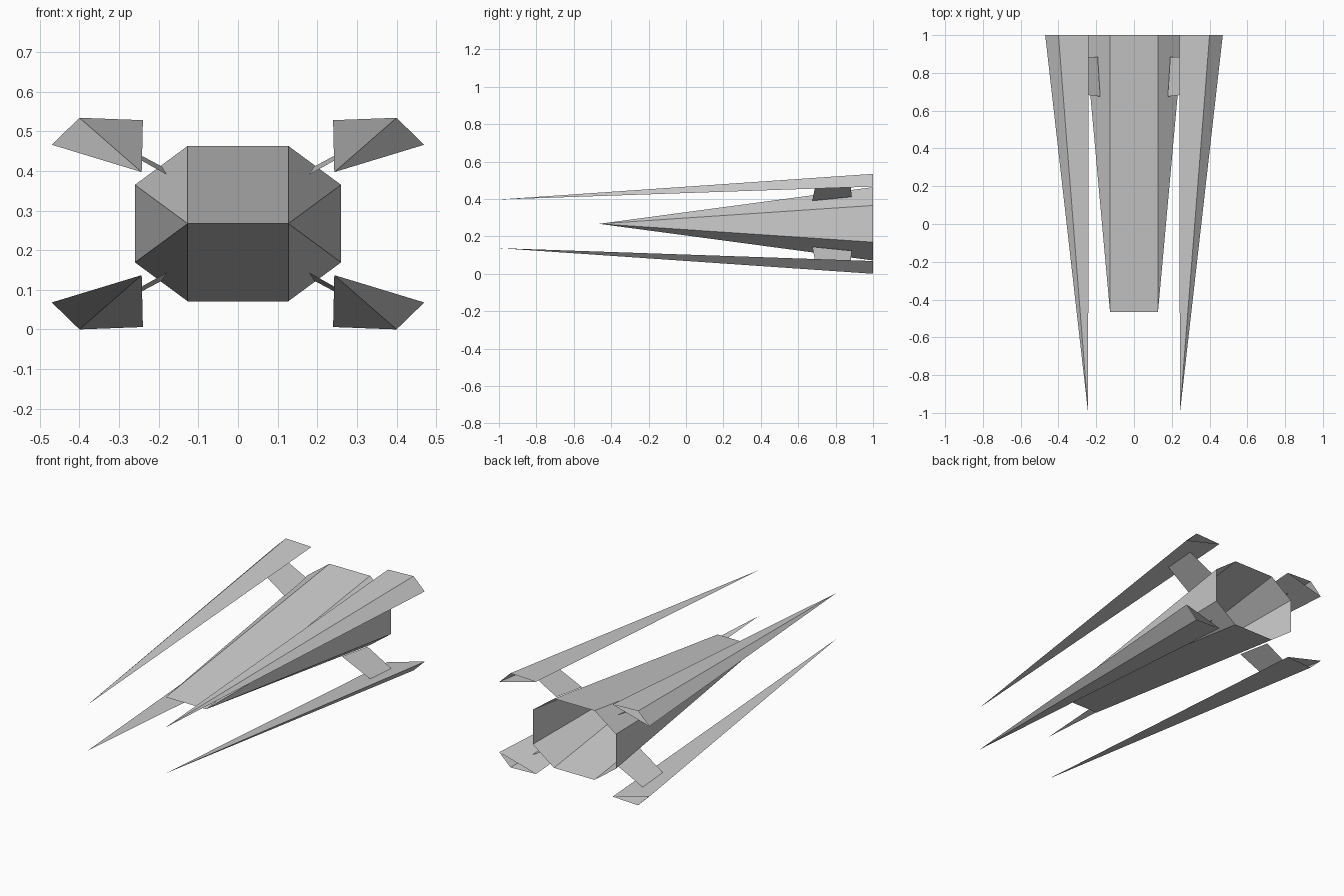
import bpy, bmesh

if "Cube" in bpy.data.objects:
    bpy.data.objects.remove(bpy.data.objects["Cube"])

MID = 0.267   # height of the horizontal symmetry plane


def make_object(name, bm, mirrored):
    mesh = bpy.data.meshes.new(name)
    bm.to_mesh(mesh)
    bm.free()
    obj = bpy.data.objects.new(name, mesh)
    obj.location.z = MID
    bpy.context.collection.objects.link(obj)
    if mirrored:
        # one modelled quarter becomes four, left/right and top/bottom
        mod = obj.modifiers.new("four_way", 'MIRROR')
        mod.use_axis = (True, False, True)
        mod.use_mirror_merge = False
    return obj


def tapered_shell(name, rim, nose, nose_y, mirrored=False):
    """Open-backed shell from a rim at y = 1 to matching nose points."""
    bm = bmesh.new()
    back = [bm.verts.new((x, 1, z)) for x, z in rim]
    front = [bm.verts.new((x, nose_y, z)) for x, z in nose]
    n = len(rim)
    for i in range(n):
        j = (i + 1) % n
        bm.faces.new((back[i], back[j], front[j], front[i]))
    bmesh.ops.remove_doubles(bm, verts=bm.verts, dist=1e-5)
    return make_object(name, bm, mirrored)


# Main hull: eight-sided open rear tapering to a horizontal knife edge
half = [(0.127, -0.196), (0.26, -0.098), (0.26, 0.098), (0.127, 0.196)]
rim = half + [(-x, z) for x, z in reversed(half)]
nose = [(0.127 if x > 0 else -0.127, 0) for x, z in rim]
tapered_shell("hull", rim, nose, -0.465)

# Four long three-sided spikes, open at the rear
spike_rim = [(0.24, 0.261), (0.47, 0.199), (0.40, 0.267)]
tapered_shell("outer_spikes", spike_rim, [(0.243, 0.13)] * 3, -1, mirrored=True)

# Four thin struts joining the hull to the spikes
bm = bmesh.new()
corners = [(0.179, 0.675, 0.123), (0.35, 0.695, 0.219),
           (0.352, 0.88, 0.229), (0.192, 0.885, 0.144)]
bm.faces.new([bm.verts.new(c) for c in corners])
make_object("struts", bm, True)
